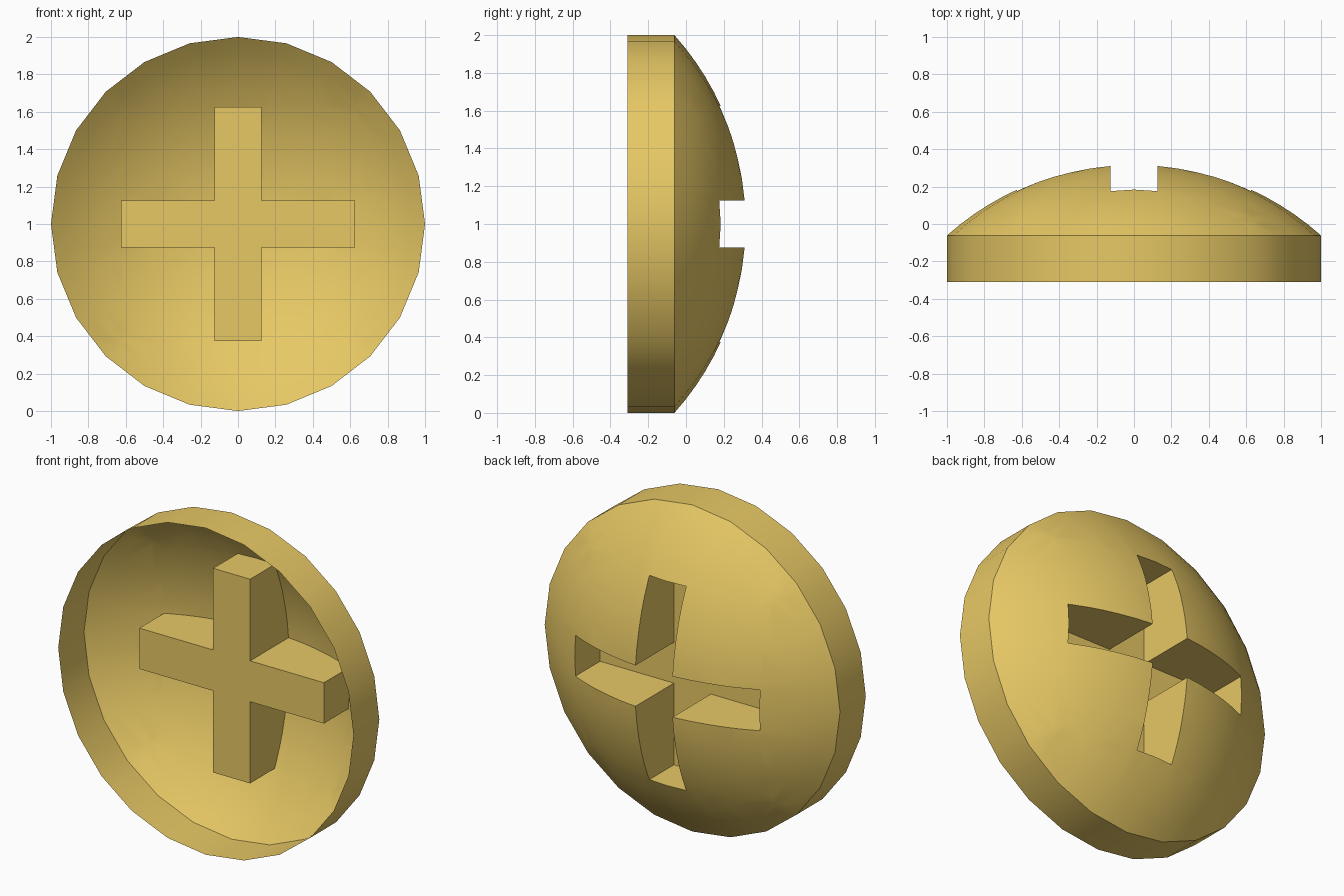
import bpy, bmesh, math
from mathutils import Vector, Matrix

if "Cube" in bpy.data.objects:
    bpy.data.objects.remove(bpy.data.objects["Cube"])

SIDES, RINGS = 24, 12
FRONT, EDGE, APEX = -0.311, -0.0615, 0.3205   # y of open rim, dome edge, dome top
HALF_W, HALF_L = 0.125, 0.625                 # cross slot half width / half length
C = Vector((0, 0, 1))

bm = bmesh.new()

# Domed cap: spherical arc spun around the y axis
h = APEX - EDGE
R = (1 + h * h) / (2 * h)
a_max = math.asin(1 / R)
arc = []
for i in range(RINGS + 1):
    a = a_max * i / RINGS
    arc.append(bm.verts.new((0, APEX - R + R * math.cos(a), 1 + R * math.sin(a))))
edges = [bm.edges.new(p) for p in zip(arc, arc[1:])]
bmesh.ops.spin(bm, geom=arc + edges, cent=C, axis=(0, 1, 0),
               angle=2 * math.pi, steps=SIDES)
bmesh.ops.remove_doubles(bm, verts=bm.verts[:], dist=1e-4)

# Score the dome along the cross outline and remove the faces inside it
for axis in (Vector((1, 0, 0)), Vector((0, 0, 1))):
    for d in (-HALF_L, -HALF_W, HALF_W, HALF_L):
        bmesh.ops.bisect_plane(bm, geom=bm.verts[:] + bm.edges[:] + bm.faces[:],
                               plane_co=C + axis * d, plane_no=axis, dist=1e-5)


def in_cross(f):
    p = f.calc_center_median() - C
    s, l = sorted((abs(p.x), abs(p.z)))
    return s < HALF_W and l < HALF_L


bmesh.ops.delete(bm, geom=[f for f in bm.faces if in_cross(f)], context='FACES')


def pull_to(edge_list, y):
    """Extrude an open border straight to the given y; return the new edges."""
    geom = bmesh.ops.extrude_edge_only(bm, edges=edge_list)['geom']
    for v in geom:
        if isinstance(v, bmesh.types.BMVert):
            v.co.y = y
    return [e for e in geom if isinstance(e, bmesh.types.BMEdge)]


border = [e for e in bm.edges if e.is_boundary]
outer = [e for e in border if all((v.co - C).xz.length > 0.9 for v in e.verts)]
slot = [e for e in border if e not in outer]

# Rim wall, slot walls and slot floor
pull_to(outer, FRONT)
floor = pull_to(slot, EDGE)
bmesh.ops.contextual_create(bm, geom=floor)
bmesh.ops.recalc_face_normals(bm, faces=bm.faces[:])
# Make sure the dome faces outward (+y)
top = max(bm.faces, key=lambda f: f.calc_center_median().y)
if top.normal.y < 0:
    bmesh.ops.reverse_faces(bm, faces=bm.faces[:])

mesh = bpy.data.meshes.new("screw_head")
bm.to_mesh(mesh)
bm.free()
head = bpy.data.objects.new("screw_head", mesh)
bpy.context.collection.objects.link(head)

# Gold paint
mat = bpy.data.materials.new("gold")
mat.diffuse_color = (0.8, 0.58, 0.13, 1)
mat.use_nodes = True
mat.node_tree.nodes["Principled BSDF"].inputs["Base Color"].default_value = mat.diffuse_color
mesh.materials.append(mat)

bpy.context.view_layer.objects.active = head
head.select_set(True)
bpy.ops.object.shade_smooth_by_angle(angle=math.radians(30))
